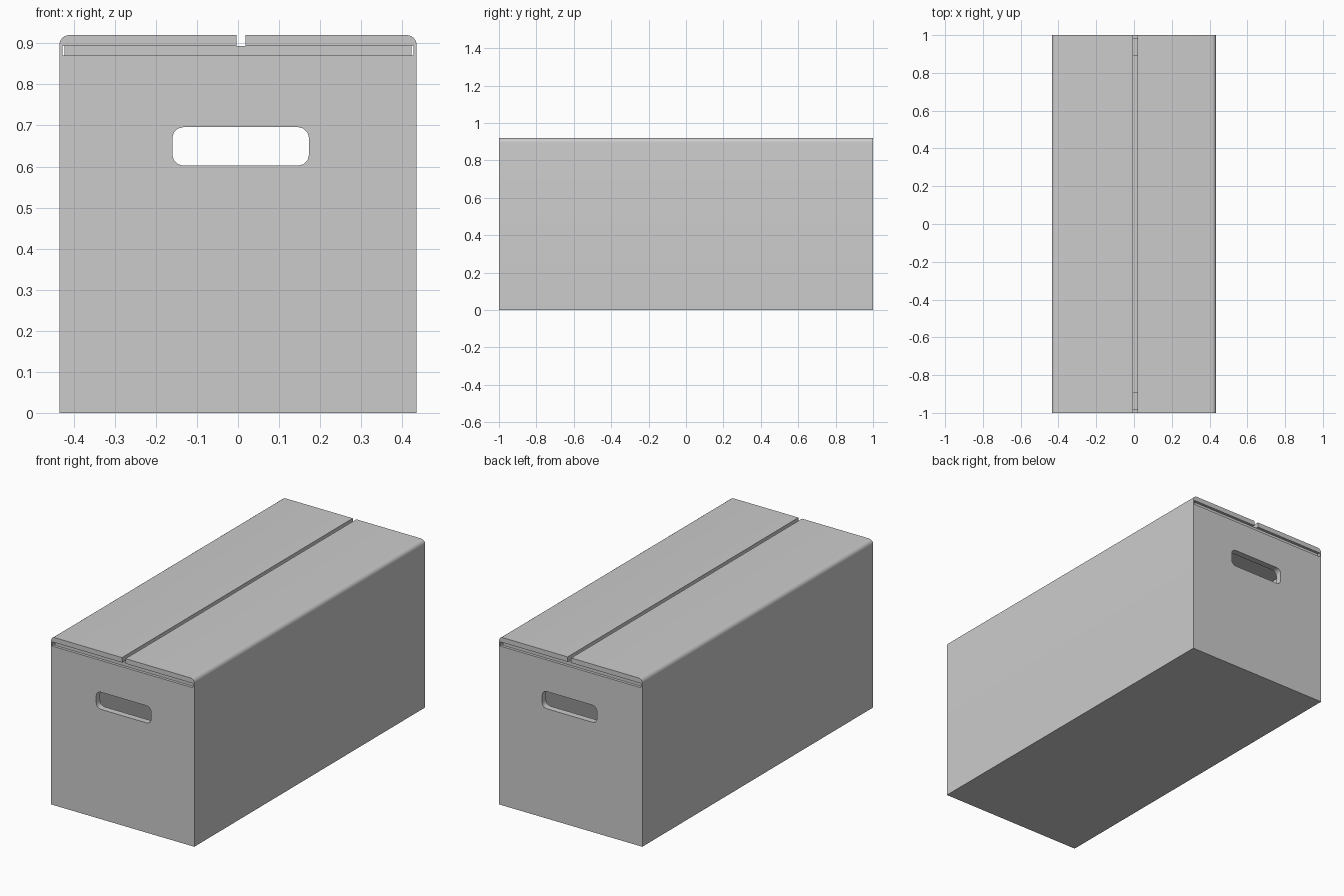
import bpy, bmesh, math
from mathutils import Vector

if "Cube" in bpy.data.objects:
    bpy.data.objects.remove(bpy.data.objects["Cube"])

W, L, H = 0.435, 1.0, 0.92     # half width, half length, height
SIDE = 0.008                   # side sheet thickness
LID_Z, WALL_Z = 0.893, 0.87    # underside of lid, top of end walls
END = 0.035                    # end wall thickness
SLOT = (-0.004, 0.018)         # gap between the lid flaps


def arc(cx, cz, r, a0, a1, n):
    return [(cx + r * math.cos(math.radians(a0 + (a1 - a0) * i / n)),
             cz + r * math.sin(math.radians(a0 + (a1 - a0) * i / n)))
            for i in range(n + 1)]


def rounded_rect(x0, x1, z0, z1, r, n):
    return (arc(x1 - r, z0 + r, r, -90, 0, n) + arc(x1 - r, z1 - r, r, 0, 90, n)
            + arc(x0 + r, z1 - r, r, 90, 180, n) + arc(x0 + r, z0 + r, r, 180, 270, n))


def rect(x0, x1, z0, z1):
    return [(x0, z0), (x1, z0), (x1, z1), (x0, z1)]


def extrude_profile(name, loops, y0, y1):
    """Fill x/z loops (later loops are holes) and extrude from y0 to y1."""
    bm = bmesh.new()
    edges = []
    for loop in loops:
        vs = [bm.verts.new((x, y0, z)) for x, z in loop]
        edges += [bm.edges.new((vs[i], vs[(i + 1) % len(vs)])) for i in range(len(vs))]
    bmesh.ops.triangle_fill(bm, edges=edges, use_beauty=True, normal=Vector((0, -1, 0)))
    res = bmesh.ops.extrude_face_region(bm, geom=bm.faces[:])
    moved = [g for g in res["geom"] if isinstance(g, bmesh.types.BMVert)]
    bmesh.ops.translate(bm, verts=moved, vec=(0, y1 - y0, 0))
    bmesh.ops.recalc_face_normals(bm, faces=bm.faces[:])
    me = bpy.data.meshes.new(name)
    bm.to_mesh(me)
    bm.free()
    ob = bpy.data.objects.new(name, me)
    bpy.context.collection.objects.link(ob)
    bpy.ops.object.select_all(action='DESELECT')
    ob.select_set(True)
    bpy.context.view_layer.objects.active = ob
    bpy.ops.object.shade_smooth_by_angle(angle=math.radians(35))
    return ob


# Side walls folding over into the lid flaps
for s, name, gap in ((1, "right", SLOT[1]), (-1, "left", -SLOT[0])):
    prof = [(W - SIDE, 0), (W, 0)] + arc(W - 0.024, H - 0.024, 0.024, 0, 90, 6)
    prof += [(gap, H), (gap, LID_Z), (W - SIDE, LID_Z)]
    extrude_profile(name + "_side_and_lid_flap", [[(s * x, z) for x, z in prof]], -L, L)

# End walls with handle holes, and the tucked inner flaps above them
outline = rect(-W + SIDE, W - SIDE, 0, WALL_Z)
handle = rounded_rect(-0.16, 0.173, 0.602, 0.696, 0.027, 3)
for s, name in ((-1, "front"), (1, "back")):
    extrude_profile(name + "_wall", [outline, handle], s * L, s * (L - END))
    extrude_profile(name + "_inner_flap", [rect(-0.422, 0.422, WALL_Z, LID_Z)],
                    s * (L - 0.015), s * 0.89)

# Floor
extrude_profile("floor", [rect(-W + SIDE, W - SIDE, 0, 0.02)], -L + END, L - END)
